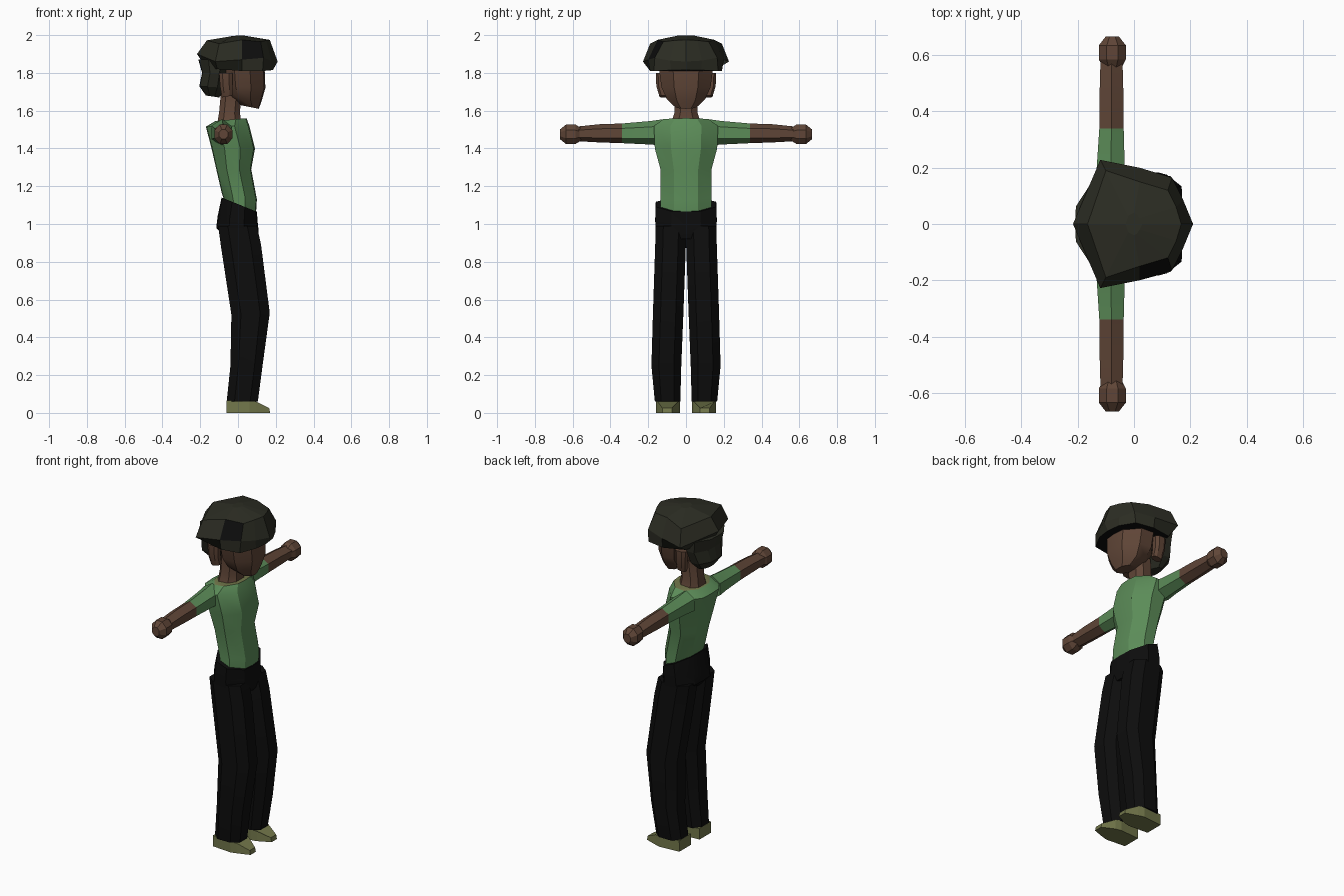
import bpy, bmesh, math

if "Cube" in bpy.data.objects:
    bpy.data.objects.remove(bpy.data.objects["Cube"])


def material(name, rgb):
    m = bpy.data.materials.new(name)
    m.diffuse_color = (*rgb, 1)
    m.use_nodes = True
    m.node_tree.nodes["Principled BSDF"].inputs["Base Color"].default_value = m.diffuse_color
    return m


GREEN = material("green_cloth", (0.105, 0.26, 0.097))
SKIN = material("brown_skin", (0.115, 0.06, 0.038))
BLACK = material("black_cloth", (0.004, 0.004, 0.004))
OLIVE = material("olive", (0.17, 0.185, 0.07))
HAT = material("dark_olive", (0.025, 0.026, 0.017))


def loft(name, rings, mats, rule=None, side=1, smooth=True):
    """Skin a list of point rings, cap both ends; side=-1 mirrors across y."""
    bm = bmesh.new()
    rows = [[bm.verts.new((x, y * side, z)) for x, y, z in r] for r in rings]
    for a, b in zip(rows, rows[1:]):
        n = len(a)
        for i in range(n):
            j = (i + 1) % n
            bm.faces.new((a[i], a[j], b[j], b[i]))
    bm.faces.new(rows[0])
    bm.faces.new(rows[-1])
    bmesh.ops.recalc_face_normals(bm, faces=bm.faces)
    bm.normal_update()
    if rule:
        for f in bm.faces:
            f.material_index = rule(f.calc_center_median(), f.normal)
    me = bpy.data.meshes.new(name)
    bm.to_mesh(me)
    bm.free()
    for m in mats:
        me.materials.append(m)
    ob = bpy.data.objects.new(name, me)
    bpy.context.collection.objects.link(ob)
    if smooth:
        bpy.ops.object.select_all(action='DESELECT')
        bpy.context.view_layer.objects.active = ob
        ob.select_set(True)
        bpy.ops.object.shade_smooth_by_angle(angle=math.radians(30))
    return ob


def mirrored(half):
    """Close a half outline whose first and last points lie on y = 0."""
    return half + [(x, -y, z) for x, y, z in half[-2:0:-1]]


def section(xb, xf, w, zb, zf):
    """Ten-sided body section from back xb to front xf, slanted from zb to zf."""
    pts = [(0, 0), (0.02, 0.45), (0.3, 1), (0.66, 1), (0.97, 0.48), (1, 0)]
    return mirrored([(xb + t * (xf - xb), w * k, zb + t * (zf - zb))
                     for t, k in pts])


def box_ring(x0, x1, y0, y1, z0, z1):
    """Chamfered rectangle, eight sides, slanted in z from back to front."""
    pts = [(0, .25), (0, .75), (.25, 1), (.75, 1),
           (1, .75), (1, .25), (.75, 0), (.25, 0)]
    return [(x0 + u * (x1 - x0), y0 + v * (y1 - y0), z0 + u * (z1 - z0))
            for u, v in pts]


def arm_ring(y, x, z, rx, rz, n):
    return [(x + rx * math.cos(math.tau * (i + .5) / n), y,
             z + rz * math.sin(math.tau * (i + .5) / n)) for i in range(n)]


# Shirt, with an olive neckline on top
loft("shirt", [
    section(-.07, .095, .135, 1.12, 1.05),
    section(-.085, .10, .135, 1.16, 1.13),
    section(-.115, .07, .135, 1.29, 1.29),
    section(-.14, .09, .165, 1.40, 1.40),
    section(-.17, .06, .17, 1.515, 1.52),
    section(-.12, .045, .12, 1.545, 1.56),
], [GREEN, OLIVE], lambda c, n: int(n.z > .9 and c.z > 1.5))

# Trouser hips, overhanging the legs slightly
loft("hips", [
    section(-.08, .10, .12, .94, .92),
    section(-.115, .11, .16, .98, .96),
    section(-.108, .105, .163, 1.04, 1.0),
    section(-.087, .10, .16, 1.14, 1.065),
], [BLACK])

# Neck and head
loft("neck", [
    box_ring(-.11, .015, -.075, .075, 1.53, 1.555),
    box_ring(-.10, .01, -.06, .06, 1.59, 1.59),
    box_ring(-.09, .02, -.065, .065, 1.70, 1.70),
], [SKIN])
loft("head", [
    section(.01, .11, .055, 1.63, 1.61),
    section(-.05, .125, .10, 1.675, 1.65),
    section(-.08, .145, .13, 1.73, 1.72),
    section(-.09, .14, .147, 1.85, 1.85),
], [SKIN])

# Hair gathered behind the head
loft("back_hair", [
    section(-.17, -.10, .06, 1.68, 1.67),
    section(-.205, -.06, .11, 1.73, 1.72),
    section(-.19, -.05, .135, 1.80, 1.80),
    section(-.21, -.03, .14, 1.87, 1.87),
], [HAT], smooth=False)

# Faceted cap with one black side panel
cap = [
    [(-.17, 0, 1.83), (-.11, .16, 1.82), (.02, .19, 1.81),
     (.13, .17, 1.81), (.175, .08, 1.815), (.185, 0, 1.815)],
    [(-.217, 0, 1.90), (-.12, .228, 1.86), (.02, .20, 1.87),
     (.135, .165, 1.88), (.175, .085, 1.865), (.21, 0, 1.86)],
    [(-.165, 0, 1.972), (-.10, .19, 1.955), (.02, .15, 1.975),
     (.12, .12, 1.965), (.15, .06, 1.972), (.168, 0, 1.975)],
    [(-.03, 0, 1.995), (-.02, .03, 1.996), (0, .04, 1.998),
     (.01, .035, 1.998), (.02, .02, 1.998), (.03, 0, 1.998)],
]
loft("cap", [mirrored(r) for r in cap], [HAT, BLACK],
     lambda c, n: int((c.y < -.1 and .04 < c.x < .12 and 1.88 < c.z < 1.95)
                      or n.z < -.9), smooth=False)

for s, tag in ((1, "left"), (-1, "right")):
    # Sleeve and bare forearm
    loft(tag + "_arm", [
        arm_ring(.12, -.085, 1.485, .065, .07, 6),
        arm_ring(.19, -.083, 1.483, .058, .062, 6),
        arm_ring(.34, -.08, 1.48, .05, .052, 6),
        arm_ring(.46, -.08, 1.48, .049, .048, 6),
        arm_ring(.585, -.08, 1.477, .045, .038, 6),
    ], [GREEN, SKIN], lambda c, n: int(abs(c.y) > .34), side=s)
    # Rounded fist
    loft(tag + "_hand", [
        arm_ring(.555, -.077, 1.475, .035, .035, 8),
        arm_ring(.585, -.077, 1.475, .052, .056, 8),
        arm_ring(.635, -.077, 1.475, .052, .056, 8),
        arm_ring(.667, -.077, 1.475, .025, .028, 8),
    ], [SKIN], side=s, smooth=False)
    # Ear
    loft(tag + "_ear", [
        box_ring(-.085, -.03, .10, .14, 1.67, 1.68),
        box_ring(-.095, -.03, .11, .157, 1.73, 1.73),
        box_ring(-.10, -.03, .11, .16, 1.80, 1.80),
    ], [SKIN], side=s)
    # Trouser leg
    loft(tag + "_leg", [
        box_ring(-.06, .105, .03, .165, .06, .06),
        box_ring(-.04, .13, .025, .183, .25, .25),
        box_ring(-.035, .168, .014, .175, .52, .53),
        box_ring(-.09, .122, .001, .163, .88, .89),
        box_ring(-.105, .10, .0, .16, .99, .99),
    ], [BLACK], side=s)
    # Shoe with a low pointed toe
    top = [(-.06, .04, .065), (-.06, .15, .065), (.06, .16, .062),
           (.095, .15, .06), (.165, .125, .025), (.165, .075, .025),
           (.095, .04, .06), (.06, .032, .062)]
    sole = [(x * 1.03, y, 0) for x, y, z in top]
    loft(tag + "_shoe", [sole, top], [OLIVE], side=s, smooth=False)
